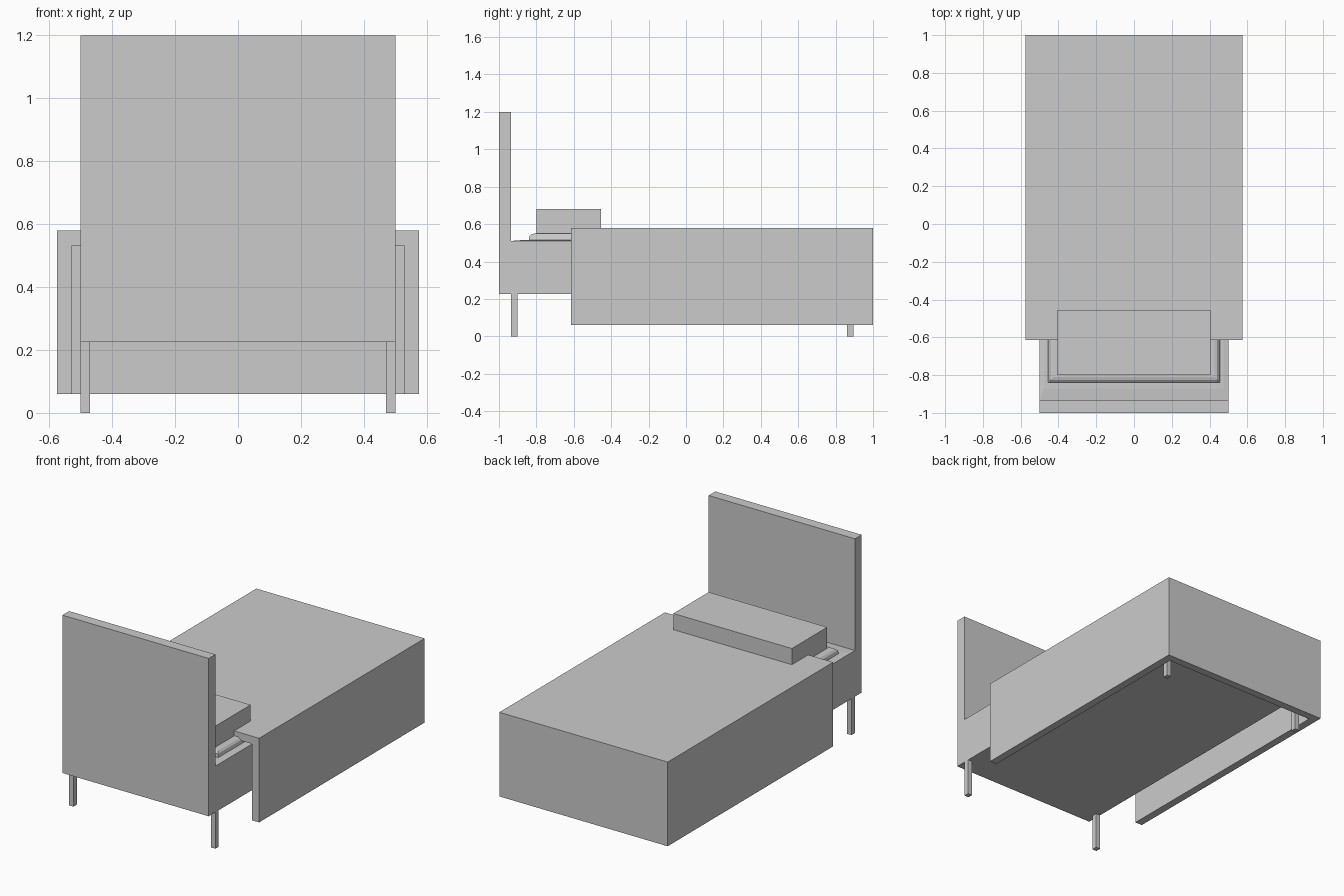
import bpy, bmesh

if "Cube" in bpy.data.objects:
    bpy.data.objects.remove(bpy.data.objects["Cube"])


def finish(name, bm):
    bmesh.ops.recalc_face_normals(bm, faces=bm.faces)
    mesh = bpy.data.meshes.new(name)
    bm.to_mesh(mesh)
    bm.free()
    obj = bpy.data.objects.new(name, mesh)
    bpy.context.collection.objects.link(obj)
    return obj


def box_bm(lo, hi):
    bm = bmesh.new()
    for v in bmesh.ops.create_cube(bm, size=1)["verts"]:
        v.co = [l + (c + 0.5) * (h - l) for c, l, h in zip(v.co, lo, hi)]
    return bm


# Frame and headboard: side profile (y, z) extruded across the width
HEAD, FOOT = -0.935, 0.895
profile = [(-1, 0.225), (FOOT, 0.225), (FOOT, 0.51), (HEAD, 0.51), (HEAD, 1.2), (-1, 1.2)]
bm = bmesh.new()
side = bm.faces.new([bm.verts.new((-0.5, y, z)) for y, z in profile])
ext = bmesh.ops.extrude_face_region(bm, geom=[side], use_keep_orig=True)
for v in ext["geom"]:
    if isinstance(v, bmesh.types.BMVert):
        v.co.x = 0.5
bm.normal_update()

# Mattress: the frame's top face stepped inwards ring by ring (half width, inset, z)
top = next(f for f in bm.faces if all(abs(v.co.z - 0.51) < 1e-4 for v in f.verts))
cy = (HEAD + FOOT) / 2
rings = [(0.475, 0.065, 0.515), (0.455, 0.095, 0.515), (0.45, 0.097, 0.535),
         (0.44, 0.11, 0.546), (0.425, 0.125, 0.55)]
for half, inset, z in rings:
    top = bmesh.ops.extrude_discrete_faces(bm, faces=[top])["faces"][0]
    for v in top.verts:
        v.co = (half if v.co.x > 0 else -half,
                FOOT - inset if v.co.y > cy else HEAD + inset, z)
finish("bed_frame_and_mattress", bm)

# Legs
for row, y in (("head", HEAD), ("foot", FOOT - 0.033)):
    for label, x in (("left", -0.5), ("right", 0.47)):
        finish(f"{row}_leg_{label}", box_bm((x, y, 0), (x + 0.03, y + 0.033, 0.225)))

# Blanket: box open below and at the head end, thickened inwards
bm = box_bm((-0.575, -0.615, 0.06), (0.575, 1.0, 0.58))
bm.normal_update()
bmesh.ops.delete(bm, geom=[f for f in bm.faces if f.normal.z < -0.5 or f.normal.y < -0.5],
                 context='FACES_ONLY')
mesh = bpy.data.meshes.new("blanket")
bm.to_mesh(mesh)
bm.free()
blanket = bpy.data.objects.new("blanket", mesh)
bpy.context.collection.objects.link(blanket)
mod = blanket.modifiers.new("thickness", 'SOLIDIFY')
mod.thickness = 0.048
mod.offset = -1
mod.use_even_offset = True

# Pillow
finish("pillow", box_bm((-0.405, -0.8, 0.55), (0.405, -0.455, 0.68)))
